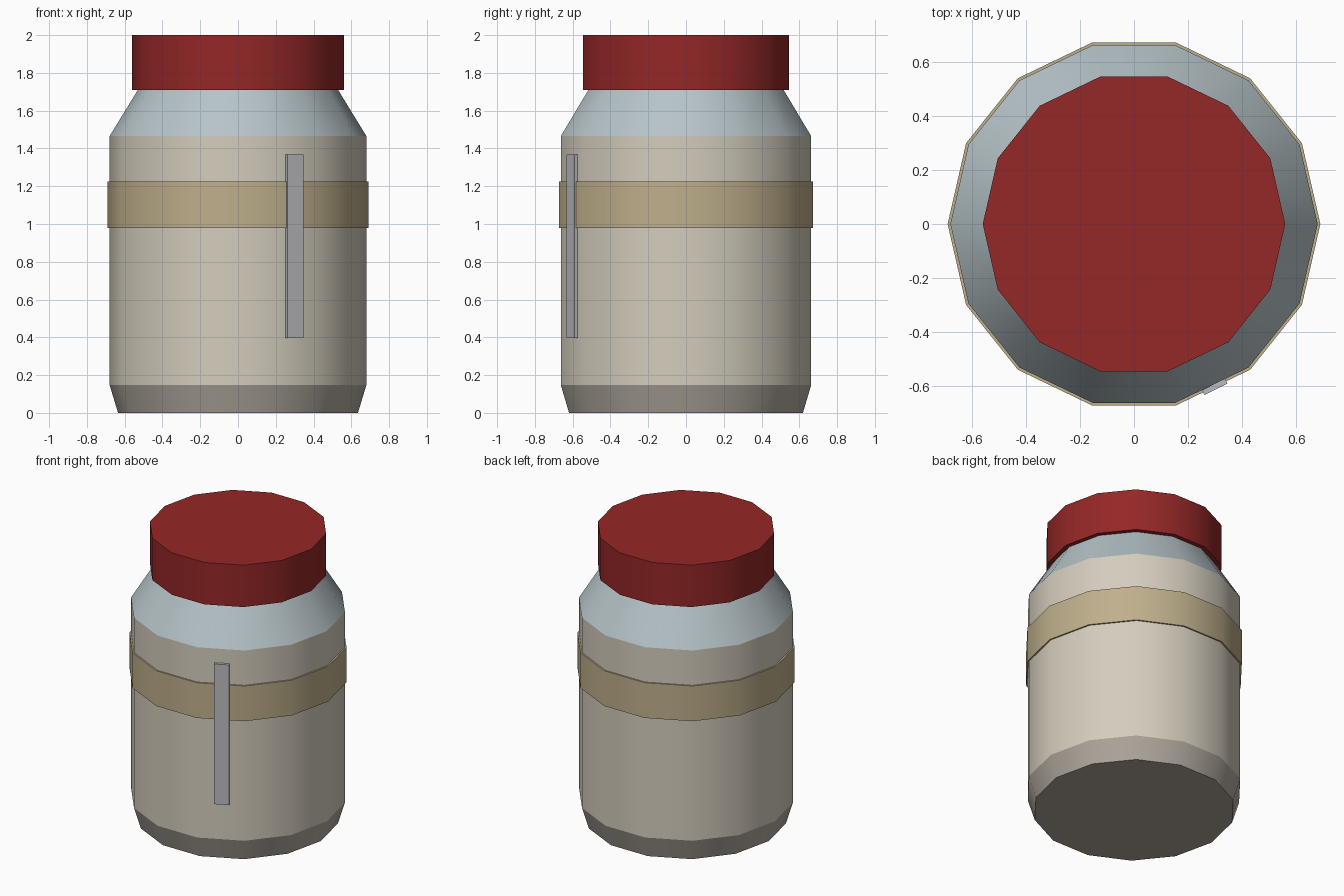
import bpy, bmesh, math

if "Cube" in bpy.data.objects:
    bpy.data.objects.remove(bpy.data.objects["Cube"])

SIDES = 14


def finish(name, bm, color=None):
    bmesh.ops.recalc_face_normals(bm, faces=bm.faces)
    mesh = bpy.data.meshes.new(name)
    bm.to_mesh(mesh)
    bm.free()
    mesh.shade_smooth()
    mesh.set_sharp_from_angle(angle=math.radians(30))
    ob = bpy.data.objects.new(name, mesh)
    bpy.context.collection.objects.link(ob)
    if color:
        mat = bpy.data.materials.new(name + "_paint")
        mat.diffuse_color = (*color, 1)
        mat.use_nodes = True
        mat.node_tree.nodes["Principled BSDF"].inputs["Base Color"].default_value = mat.diffuse_color
        mesh.materials.append(mat)
    return ob


def lathe(name, profile, color, cap_bottom=False, cap_top=False):
    """Turn (radius, z) points into a 14-sided surface."""
    bm = bmesh.new()
    rings = []
    for r, z in profile:
        angles = [2 * math.pi * i / SIDES for i in range(SIDES)]
        rings.append([bm.verts.new((r * math.cos(a), r * math.sin(a), z)) for a in angles])
    for low, high in zip(rings, rings[1:]):
        for i in range(SIDES):
            j = (i + 1) % SIDES
            bm.faces.new((low[i], low[j], high[j], high[i]))
    if cap_bottom:
        bm.faces.new(rings[0][::-1])
    if cap_top:
        bm.faces.new(rings[-1])
    return finish(name, bm, color)


# Jar: chamfered base, straight wall, sloping shoulder
lathe("jar_base", [(0.635, 0), (0.68, 0.148)], (0.42, 0.38, 0.33), cap_bottom=True)
lathe("jar_wall", [(0.68, 0.148), (0.68, 1.465)], (0.66, 0.61, 0.51))
lathe("jar_shoulder", [(0.68, 1.465), (0.53, 1.71)], (0.47, 0.55, 0.58))

# Lid
lathe("lid", [(0.56, 1.71), (0.56, 2.0)], (0.30, 0.02, 0.02), cap_bottom=True, cap_top=True)

# Raised band around the wall
lathe("band", [(0.68, 0.98), (0.69, 0.98), (0.69, 1.224), (0.68, 1.224)], (0.52, 0.43, 0.26))

# Upright strip lying on one front facet
bm = bmesh.new()
bmesh.ops.create_cube(bm, size=1)
bmesh.ops.scale(bm, vec=(0.095, 0.02, 0.97), verts=bm.verts)
strip = finish("level_strip", bm, (0.5, 0.5, 0.52))
strip.location = (0.299, -0.603, 0.882)
strip.rotation_euler.z = math.radians(26.5)
